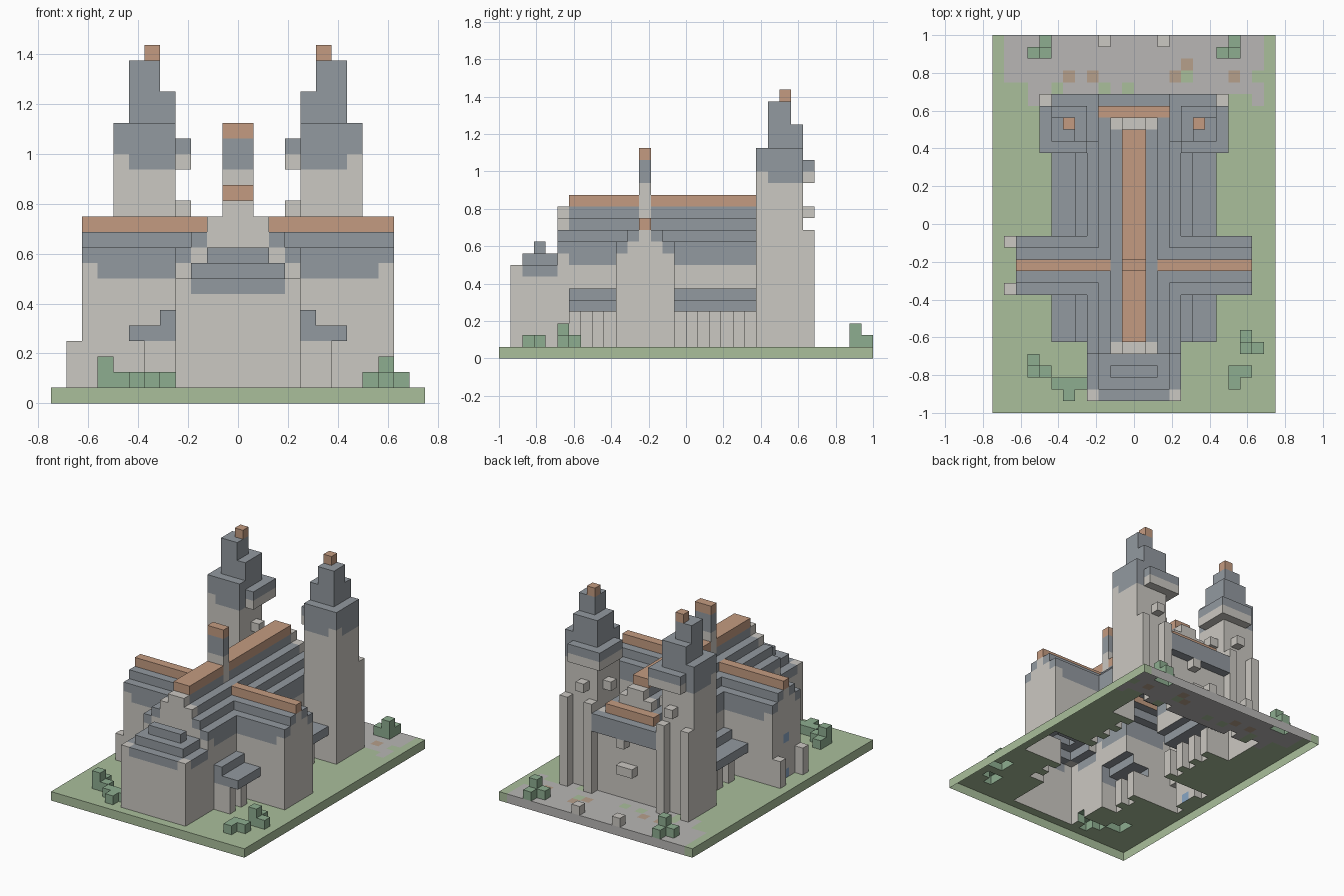
import bpy, bmesh, random
from mathutils import Vector

if "Cube" in bpy.data.objects:
    bpy.data.objects.remove(bpy.data.objects["Cube"])

U = 0.0625          # block size
cells = {}          # block position -> part name
random.seed(4)

COLOURS = {
    "stone": (0.60, 0.58, 0.54, 1), "slate": (0.29, 0.32, 0.35, 1),
    "copper": (0.55, 0.33, 0.22, 1), "grass": (0.40, 0.52, 0.33, 1),
    "paving": (0.48, 0.47, 0.46, 1), "bush": (0.27, 0.42, 0.28, 1),
    "glass": (0.25, 0.38, 0.55, 1), "path": (0.47, 0.35, 0.26, 1)}
materials = {}
for n, c in COLOURS.items():
    materials[n] = bpy.data.materials.new(n)
    materials[n].diffuse_color = c


def box(part, x, y, z):
    """Fill a range of blocks; later fills replace earlier ones."""
    for i in range(*x):
        for j in range(*y):
            for k in range(*z):
                cells[(i, j, k)] = part


def sym(part, x, y, z):
    """Fill a box and its mirror image across x = 0."""
    box(part, x, y, z)
    box(part, (-x[1], -x[0]), y, z)


# Ground with a paved forecourt
box("lawn/grass", (-12, 12), (-16, 16), (0, 1))
box("forecourt/paving", (-11, 11), (10, 16), (0, 1))
for i in range(-11, 11):
    for j in (10, 11, 12):
        if random.random() < (0.45 if j == 10 else 0.12):
            box("lawn/grass", (i, i + 1), (j, j + 1), (0, 1))
for i, j in ((-9, 14), (8, 14), (4, 13), (-6, 12), (-4, 12), (3, 12), (8, 12)):
    box("dirt_patch/path", (i, i + 1), (j, j + 1), (0, 1))

# Side aisles: low wall, piers and lean-to roof
sym("aisle_wall/stone", (4, 5), (-10, 6), (1, 4))
for y in range(-10, 6, 2):
    sym("aisle_pier/stone", (5, 6), (y, y + 1), (1, 4))
sym("aisle_wall/stone", (5, 6), (-10, -9), (1, 4))
sym("aisle_roof/slate", (4, 7), (-10, 6), (4, 5))
sym("aisle_roof/slate", (4, 5), (-10, 6), (5, 6))

# Transept with stepped roof, gable ends and ridge
box("transept_wall/stone", (-10, 10), (-6, -1), (1, 8))
for y, z in (((-6, -1), (8, 10)), ((-5, -2), (10, 11))):
    box("transept_roof/slate", (-10, 10), y, z)
for y, z in (((-6, -1), (8, 9)), ((-5, -2), (9, 10)), ((-4, -3), (10, 11))):
    sym("transept_gable/stone", (9, 10), y, z)
box("transept_ridge/copper", (-10, 10), (-4, -3), (11, 12))
for y in (-6, -2):
    box("transept_buttress/stone", (-11, -10), (y, y + 1), (1, 4))
for z in (1, 5):
    box("transept_window/glass", (-10, -9), (-4, -3), (z, z + 1))

# Nave with stepped roof, gable ends and ridge
box("nave_wall/stone", (-4, 4), (-11, 9), (1, 8))
for w, z in ((4, (8, 10)), (3, (10, 11)), (2, (11, 12)), (1, (12, 13))):
    box("nave_roof/slate", (-w, w), (-11, 9), z)
for w, z in ((4, (8, 9)), (3, (9, 10)), (2, (10, 12)), (1, (12, 13))):
    for y in (-11, 8):
        box("nave_gable/stone", (-w, w), (y, y + 1), z)
box("nave_ridge/copper", (-1, 1), (-10, 8), (13, 14))

# Crossing turret
box("turret/stone", (-1, 1), (-4, -3), (12, 15))
box("turret_roof/slate", (-1, 1), (-4, -3), (15, 17))
box("turret_cap/copper", (-1, 1), (-4, -3), (17, 18))

# Apse
box("apse_wall/stone", (-4, 4), (-15, -11), (1, 7))
box("apse_roof/slate", (-4, 4), (-15, -11), (7, 8))
box("apse_roof/slate", (-3, 3), (-14, -11), (8, 9))
box("apse_roof/slate", (-2, 2), (-13, -12), (9, 10))
sym("apse_corner/stone", (3, 4), (-15, -14), (7, 8))

# Facade between the towers
box("facade_wall/stone", (-4, 4), (9, 10), (1, 10))
box("facade_roof/slate", (-4, 4), (10, 11), (8, 10))
box("facade_ridge/copper", (-3, 3), (9, 10), (10, 11))
box("facade_ornament/stone", (-1, 1), (10, 11), (4, 5))
box("facade_ornament/stone", (0, 1), (10, 11), (7, 8))

# Twin towers with buttresses, balcony ledge and stepped spire
sym("tower/stone", (4, 8), (6, 10), (1, 15))
sym("tower_roof/slate", (4, 8), (6, 10), (15, 18))
sym("tower/stone", (7, 8), (6, 7), (15, 16))
sym("tower_spire/slate", (4, 7), (7, 10), (18, 20))
sym("tower_spire/slate", (5, 7), (7, 9), (20, 22))
sym("tower_cap/copper", (5, 6), (8, 9), (22, 23))
for x in (4, 7):
    sym("tower_buttress/stone", (x, x + 1), (10, 11), (1, 11))
for part, z in (("tower_ledge/stone", 15), ("ledge_roof/slate", 16)):
    sym(part, (3, 7), (10, 11), (z, z + 1))
    sym(part, (3, 4), (7, 11), (z, z + 1))
sym("tower_ornament/stone", (5, 6), (10, 11), (12, 13))
sym("tower_ornament/stone", (3, 4), (8, 9), (12, 13))

# Bollards
sym("bollard/stone", (2, 3), (15, 16), (1, 2))

# Bushes
for x, y, sx, sy, tall in ((-9, -13, 1, 1, 0), (8, -13, 1, -1, 0), (-6, -14, 1, -1, 0),
                           (9, -11, 1, 1, 1), (-8, 14, -1, 1, 1), (8, 14, -1, 1, 1),
                           ):
    for i, j in ((x, y), (x + sx, y), (x, y + sy)):
        box("bush/bush", (i, i + 1), (j, j + 1), (1, 2))
    if tall:
        box("bush/bush", (x, x + 1), (y, y + 1), (1, 3))
box("bush/bush", (-9, -8), (-13, -12), (1, 3))
box("bush/bush", (-7, -5), (-14, -13), (1, 2))


# Build each part from the block faces that are open to the air
DIRS = [Vector(s * e for e in axis) for axis in ((1, 0, 0), (0, 1, 0), (0, 0, 1))
        for s in (1, -1)]
meshes = {}
for pos, part in cells.items():
    bm = meshes.setdefault(part, bmesh.new()) if part not in meshes else meshes[part]
    centre = Vector(pos) + Vector((0.5, 0.5, 0.5))
    for d in DIRS:
        near = tuple(int(p + q) for p, q in zip(pos, d))
        if near in cells or near[2] < 0:
            continue
        a = Vector((abs(d.y), abs(d.z), abs(d.x))) * 0.5
        b = d.cross(a)
        mid = centre + d * 0.5
        bm.faces.new([bm.verts.new((mid + v) * U)
                      for v in (-a - b, a - b, a + b, -a + b)])

for part, bm in meshes.items():
    bmesh.ops.remove_doubles(bm, verts=bm.verts, dist=0.001)
    name, colour = part.split("/")
    mesh = bpy.data.meshes.new(name)
    bm.to_mesh(mesh)
    bm.free()
    mesh.materials.append(materials[colour])
    bpy.context.collection.objects.link(bpy.data.objects.new(name, mesh))

for m in bpy.data.materials:
    if m.users and not m.is_grease_pencil:
        m.use_nodes = True
        m.node_tree.nodes["Principled BSDF"].inputs["Base Color"].default_value = m.diffuse_color
